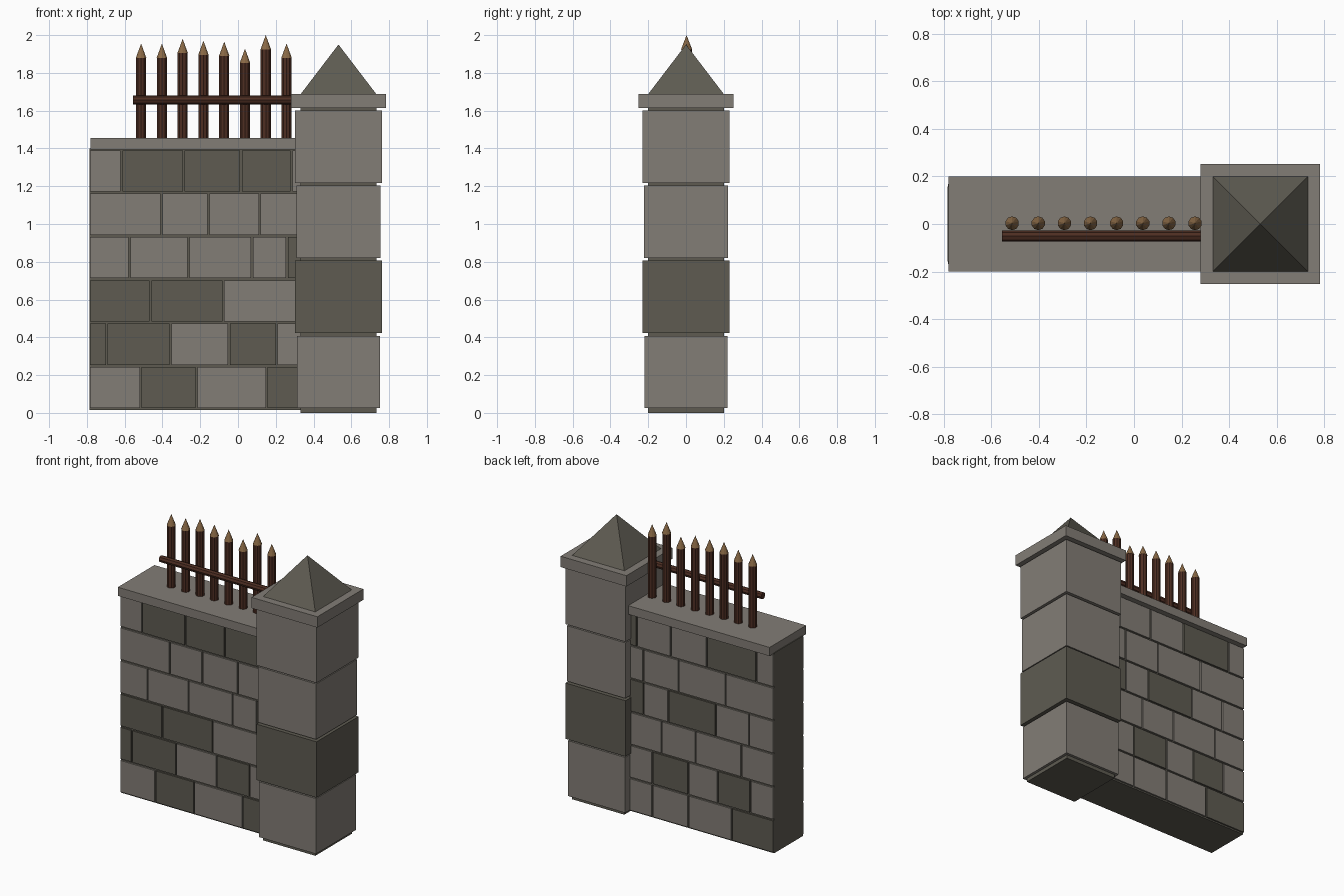
import bpy
from math import pi

default_cube = bpy.data.objects.get("Cube")
if default_cube:
    bpy.data.objects.remove(default_cube, do_unlink=True)


def make_material(name, color):
    material = bpy.data.materials.new(name)
    material.diffuse_color = (*color, 1)
    material.use_nodes = True
    shader = material.node_tree.nodes["Principled BSDF"]
    shader.inputs["Base Color"].default_value = (*color, 1)
    shader.inputs["Roughness"].default_value = 0.9
    return material


light_stone = make_material("light stone", (0.225, 0.205, 0.18))
dark_stone = make_material("dark stone", (0.112, 0.105, 0.083))
dark_wood = make_material("dark wood", (0.075, 0.027, 0.016))
cut_wood = make_material("cut wood", (0.25, 0.14, 0.06))
stone = {"L": light_stone, "D": dark_stone}


def finish(name, material):
    part = bpy.context.object
    part.name = name
    part.data.materials.append(material)
    return part


def box(name, material, x_range, y_range, z_range):
    ranges = (x_range, y_range, z_range)
    bpy.ops.mesh.primitive_cube_add(size=1, location=[(a + b) / 2 for a, b in ranges])
    part = finish(name, material)
    part.scale = [b - a for a, b in ranges]
    return part


def cone(name, material, sides, bottom, top, location, height, turn=(0, 0, 0)):
    bpy.ops.mesh.primitive_cone_add(vertices=sides, radius1=bottom, radius2=top,
                                    depth=height, location=location, rotation=turn)
    return finish(name, material)


# Wall core and coping
wall_start, wall_end = -0.785, 0.4
box("wall_core", dark_stone, (wall_start, wall_end), (-0.157, 0.157), (0.015, 1.4))
box("wall_coping", light_stone, (-0.78, wall_end), (-0.2, 0.2), (1.395, 1.455))

# Stone courses from bottom to top: shade of each block and joints between them
front_courses = [
    ("LDLD", (-0.515, -0.22, 0.152)),
    ("DDLDL", (-0.695, -0.357, -0.047, 0.205)),
    ("DDL", (-0.463, -0.078)),
    ("LLLLD", (-0.575, -0.262, 0.075, 0.26)),
    ("LLLL", (-0.405, -0.157, 0.115)),
    ("LDDDL", (-0.617, -0.287, 0.015, 0.283)),
]
back_courses = [
    ("DLLL", (-0.467, -0.135, 0.14)),
    ("LDLDL", (-0.61, -0.36, -0.135, 0.14)),
    ("LLLL", (-0.54, -0.19, 0.07)),
    ("LLDLD", (-0.6, -0.346, 0.018, 0.208)),
    ("LLLL", (-0.42, -0.06, 0.21)),
    ("LDLLD", (-0.656, -0.277, 0.0, 0.26)),
]
course_height = 0.2295
gap = 0.005
for side, courses, y_range in (("front", front_courses, (-0.168, -0.12)),
                               ("back", back_courses, (0.12, 0.168))):
    for row, (shades, joints) in enumerate(courses):
        bottom = 0.025 + row * course_height
        edges = (wall_start - gap + 0.002, *joints, wall_end)
        for shade, left, right in zip(shades, edges, edges[1:]):
            box(f"{side}_block", stone[shade], (left + gap, right - gap), y_range,
                (bottom, bottom + course_height - 0.012))

# Pillar: core, four stacked blocks, cap slab and pyramid roof
pillar_x = 0.532


def pillar_box(name, material, half, z_range):
    box(name, material, (pillar_x - half, pillar_x + half), (-half, half), z_range)


pillar_box("pillar_core", dark_stone, 0.2, (0, 1.62))
for shade, half, low, high in (("L", 0.219, 0.025, 0.408), ("D", 0.23, 0.422, 0.808),
                               ("L", 0.223, 0.82, 1.204), ("L", 0.23, 1.216, 1.602)):
    pillar_box("pillar_block", stone[shade], half, (low, high))
pillar_box("pillar_cap", light_stone, 0.252, (1.613, 1.688))
cone("pillar_roof", dark_stone, 4, 0.2 * 2 ** 0.5, 0, (pillar_x, 0, 1.819), 0.262,
     (0, 0, pi / 4))

# Palisade: sharpened stakes with one rail across the front
base, tip_height = 1.44, 0.075
for i, peak in enumerate((1.955, 1.955, 1.98, 1.97, 1.965, 1.928, 2.0, 1.955)):
    x = -0.513 + i * 0.11
    shoulder = peak - tip_height
    cone("stake", dark_wood, 10, 0.028, 0.028, (x, 0.003, (base + shoulder) / 2),
         shoulder - base)
    cone("stake_tip", cut_wood, 10, 0.029, 0, (x, 0.003, shoulder + tip_height / 2),
         tip_height)
cone("rail", dark_wood, 8, 0.023, 0.023, (-0.1, -0.051, 1.656), 0.91, (0, pi / 2, 0))
